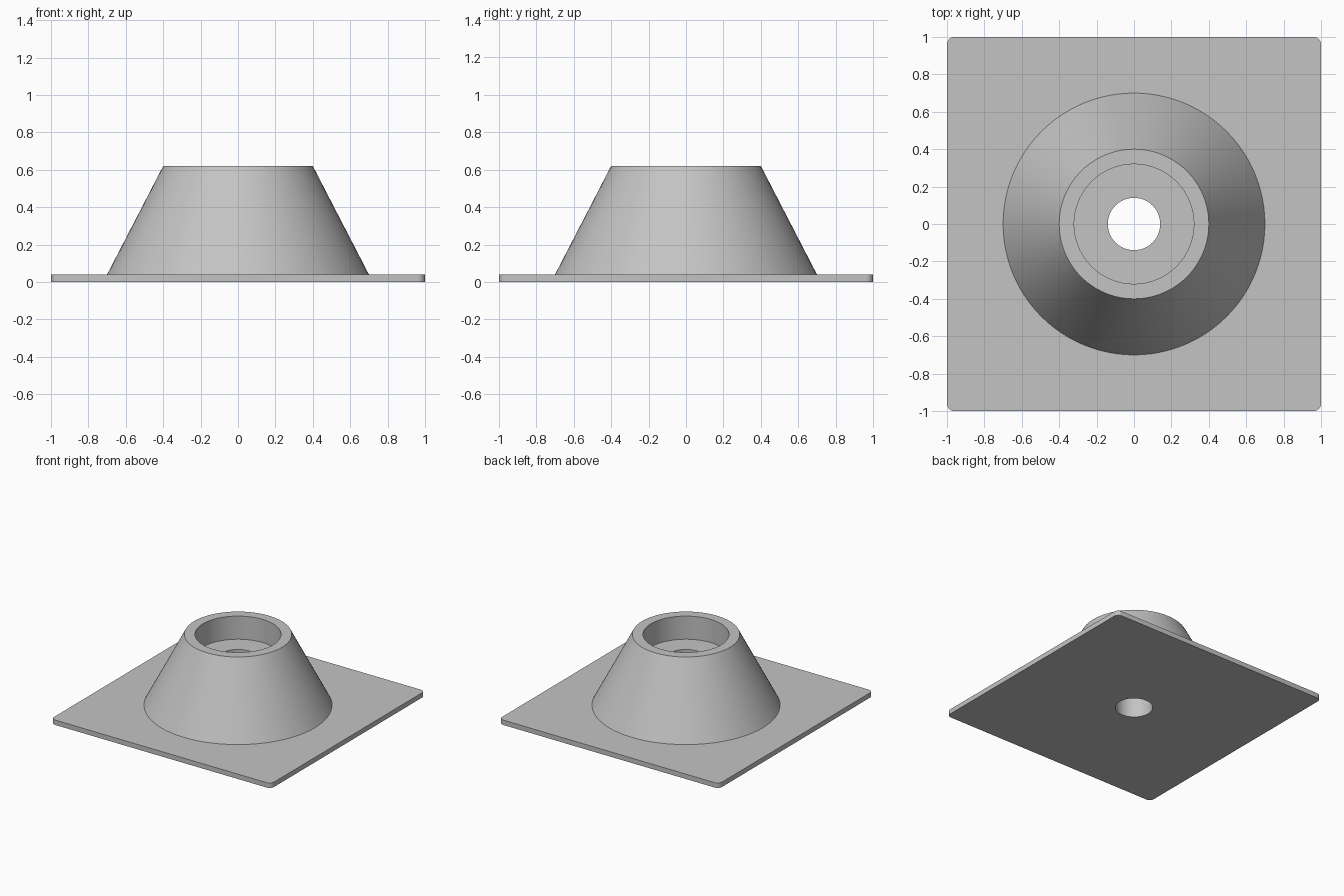
import bpy, bmesh, math

SEGMENTS = 96
PLATE_TOP, TOP, RECESS_FLOOR = 0.04, 0.62, 0.43
BASE_R, RIM_R, RECESS_R, HOLE_R = 0.70, 0.40, 0.32, 0.14

cube = bpy.data.objects.get("Cube")
if cube:
    bpy.data.objects.remove(cube, do_unlink=True)

grey = bpy.data.materials.new("grey")
grey.use_nodes = True
colour = (0.55, 0.55, 0.55, 1)
grey.diffuse_color = colour
grey.node_tree.nodes["Principled BSDF"].inputs["Base Color"].default_value = colour


def add_object(name, bm):
    bmesh.ops.recalc_face_normals(bm, faces=bm.faces[:])
    mesh = bpy.data.meshes.new(name)
    bm.to_mesh(mesh)
    bm.free()
    mesh.materials.append(grey)
    obj = bpy.data.objects.new(name, mesh)
    bpy.context.collection.objects.link(obj)
    return obj


def shade(obj):
    bpy.ops.object.select_all(action="DESELECT")
    obj.select_set(True)
    bpy.context.view_layer.objects.active = obj
    bpy.ops.object.shade_smooth_by_angle(angle=math.radians(30))


# Square base plate with rounded vertical corners
bm = bmesh.new()
bmesh.ops.create_cube(bm, size=1)
bmesh.ops.scale(bm, vec=(2, 2, PLATE_TOP), verts=bm.verts)
bmesh.ops.translate(bm, vec=(0, 0, PLATE_TOP / 2), verts=bm.verts)
corners = [e for e in bm.edges if abs(e.verts[0].co.z - e.verts[1].co.z) > 0.01]
bmesh.ops.bevel(bm, geom=corners, offset=0.04, segments=8, profile=0.5, affect="EDGES")
plate = add_object("base_plate", bm)

# Bore through the plate
bm = bmesh.new()
bmesh.ops.create_cone(bm, cap_ends=True, segments=SEGMENTS,
                      radius1=HOLE_R, radius2=HOLE_R, depth=1)
cutter = add_object("bore_cutter", bm)
cutter.hide_render = True
cut = plate.modifiers.new("bore", "BOOLEAN")
cut.operation = "DIFFERENCE"
cut.solver = "EXACT"
cut.object = cutter
bpy.context.view_layer.objects.active = plate
bpy.ops.object.modifier_apply(modifier=cut.name)
bpy.data.objects.remove(cutter, do_unlink=True)
shade(plate)

# Conical boss with a stepped recess, revolved from its profile
profile = [(BASE_R, PLATE_TOP), (RIM_R, TOP), (RECESS_R, TOP),
           (RECESS_R, RECESS_FLOOR), (HOLE_R, RECESS_FLOOR), (HOLE_R, PLATE_TOP)]
bm = bmesh.new()
points = [bm.verts.new((r, 0, z)) for r, z in profile]
edges = [bm.edges.new(pair) for pair in zip(points, points[1:] + points[:1])]
bmesh.ops.spin(bm, geom=points + edges, cent=(0, 0, 0), axis=(0, 0, 1),
               angle=math.tau, steps=SEGMENTS, use_merge=True)
bmesh.ops.remove_doubles(bm, verts=bm.verts[:], dist=0.0001)
shade(add_object("conical_boss", bm))
